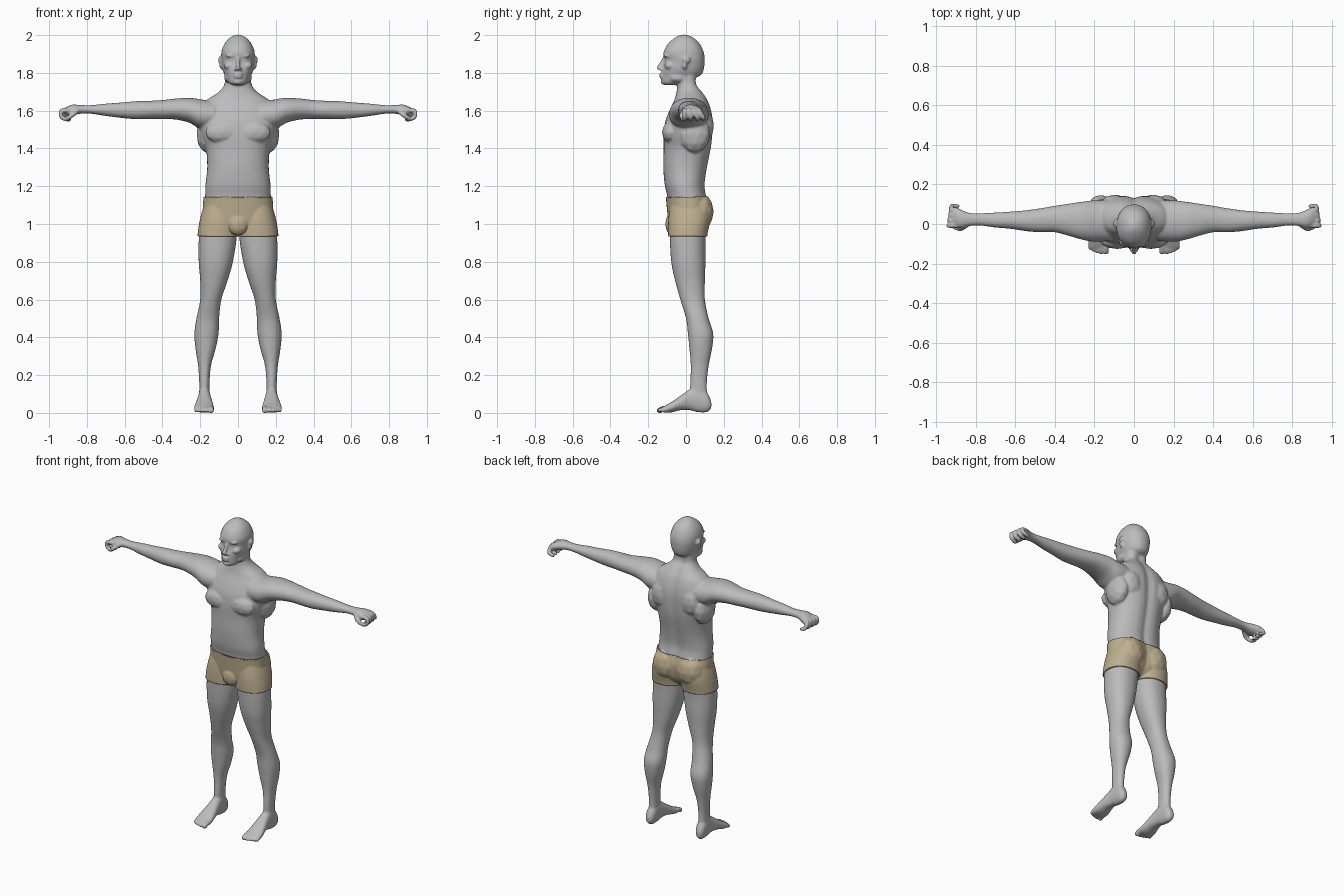
import bpy, bmesh, math
from mathutils import Matrix, Vector

cube = bpy.data.objects.get("Cube")
if cube:
    bpy.data.objects.remove(cube, do_unlink=True)


def material(name, colour):
    mat = bpy.data.materials.new(name)
    mat.use_nodes = True
    mat.diffuse_color = (*colour, 1)
    bsdf = next(n for n in mat.node_tree.nodes if n.type == 'BSDF_PRINCIPLED')
    bsdf.inputs["Base Color"].default_value = (*colour, 1)
    return mat


def catmull(a, b, c, d, t):
    return [0.5 * (2 * q + (r - p) * t + (2 * p - 5 * q + 4 * r - s) * t * t
                   + (3 * q - p - 3 * r + s) * t ** 3) for p, q, r, s in zip(a, b, c, d)]


def smooth_rows(rows, steps=5):
    last = len(rows) - 1
    out = []
    for i in range(last):
        near = [rows[max(0, min(last, i + k))] for k in (-1, 0, 1, 2)]
        out += [catmull(*near, s / steps) for s in range(steps)]
    return out + [list(rows[-1])]


def loft(bm, rows, axis, power=2.2, groove=0.0, sides=40):
    """Skin rounded sections (position, u low, u high, v low, v high) along an axis."""
    rings = []
    for pos, u0, u1, v0, v1 in smooth_rows(rows):
        ring = []
        for k in range(sides):
            ang = 2 * math.pi * k / sides
            c, s = math.cos(ang), math.sin(ang)
            u = (u0 + u1) / 2 + (u1 - u0) / 2 * math.copysign(abs(c) ** (2 / power), c)
            v = (v0 + v1) / 2 + (v1 - v0) / 2 * math.copysign(abs(s) ** (2 / power), s)
            if s > 0:
                v -= groove * math.exp(-(u / 0.03) ** 2)
            co = {'x': (pos, u, v), 'y': (u, pos, v), 'z': (u, v, pos)}[axis]
            ring.append(bm.verts.new(co))
        rings.append(ring)
    for a, b in zip(rings, rings[1:]):
        for k in range(sides):
            n = (k + 1) % sides
            bm.faces.new((a[k], a[n], b[n], b[k]))
    bm.faces.new(rings[0])
    bm.faces.new(rings[-1])


def central(rows):
    return [(z, -half, half, front, back) for z, half, front, back in rows]


def blob(bm, centre, radii):
    m = Matrix.Translation(centre) @ Matrix.Diagonal((*radii, 1))
    bmesh.ops.create_icosphere(bm, subdivisions=2, radius=1, matrix=m)


def chain(bm, points, r0, r1):
    """Rounded finger-like tube made of overlapping balls."""
    path = smooth_rows(points, 6)
    for i, p in enumerate(path):
        r = r0 + (r1 - r0) * i / (len(path) - 1)
        blob(bm, p, (r, r, r))


bm = bmesh.new()

# Leg
loft(bm, [
    (1.12, .03, .165, -.07, .1), (1.03, .01, .192, -.085, .12),
    (.93, .007, .207, -.086, .104), (.8, .027, .208, -.078, .103),
    (.7, .055, .2, -.058, .1), (.6, .088, .2, -.03, .1),
    (.5, .1, .22, 0, .12), (.42, .103, .231, .01, .144),
    (.34, .118, .225, .018, .138), (.25, .143, .211, .025, .12),
    (.15, .151, .205, .022, .11), (.07, .15, .207, .02, .115)], 'z')
blob(bm, (.155, .022, .535), (.035, .025, .045))

# Foot and toes
loft(bm, [
    (.134, .165, .195, .025, .06), (.11, .15, .208, .004, .11),
    (.06, .146, .21, .004, .14), (.02, .143, .212, .014, .125),
    (-.03, .135, .222, .014, .09), (-.08, .127, .232, .002, .056),
    (-.115, .127, .232, .002, .036), (-.125, .135, .225, .006, .026)], 'y')
for x, tip, r in ((.142, -.14, .016), (.168, -.143, .012), (.188, -.138, .011),
                  (.206, -.13, .011), (.222, -.12, .011)):
    chain(bm, [(x, -.1, .024), (x, tip + .02, .022), (x, tip, .013)], r, r)

# Arm
loft(bm, [
    (.12, -.085, .12, 1.5, 1.65), (.2, -.09, .12, 1.505, 1.66),
    (.26, -.08, .113, 1.537, 1.668), (.33, -.06, .103, 1.553, 1.664),
    (.4, -.042, .092, 1.556, 1.656), (.47, -.042, .08, 1.556, 1.652),
    (.54, -.037, .07, 1.555, 1.65), (.62, -.025, .063, 1.562, 1.643),
    (.7, -.018, .058, 1.572, 1.637), (.78, -.008, .054, 1.584, 1.629),
    (.83, -.01, .056, 1.584, 1.63), (.875, -.02, .072, 1.575, 1.632),
    (.905, -.012, .085, 1.57, 1.622), (.918, 0, .08, 1.58, 1.612)], 'x', 2.1)

# Curled fingers and thumb
for i in range(4):
    y = -.008 + .026 * i
    back = y + .007 * i
    reach = .934 - .004 * i
    chain(bm, [(.895, y, 1.602), (reach, y, 1.598), (reach, back, 1.565),
               (reach - .03, back, 1.552)], .014, .011)
chain(bm, [(.855, -.008, 1.598), (.88, -.024, 1.575), (.91, -.016, 1.556)], .016, .011)

# Paired muscles: chest, shoulder, flank, shoulder blade, buttock
for centre, radii in (
        ((.085, -.085, 1.485), (.09, .042, .06)),
        ((.225, .015, 1.6), (.075, .085, .066)),
        ((.165, .045, 1.475), (.055, .085, .1)),
        ((.1, .1, 1.52), (.07, .048, .09)),
        ((.085, .075, 1.065), (.082, .064, .095))):
    blob(bm, centre, radii)

# Paired face parts: brow, eye, cheek, nostril, ear rim, ear lobe, jaw
for centre, radii in (
        ((.036, -.104, 1.89), (.03, .014, .009)),
        ((.033, -.098, 1.866), (.014, .013, .009)),
        ((.048, -.085, 1.838), (.03, .03, .022)),
        ((.013, -.131, 1.818), (.009, .012, .008)),
        ((.094, .002, 1.868), (.012, .022, .02)),
        ((.09, -.008, 1.842), (.01, .014, .022)),
        ((.052, -.04, 1.775), (.022, .05, .025))):
    blob(bm, centre, radii)

# Reflect all paired parts to the other side
copy = bmesh.ops.duplicate(bm, geom=bm.verts[:] + bm.edges[:] + bm.faces[:])["geom"]
for v in copy:
    if isinstance(v, bmesh.types.BMVert):
        v.co.x *= -1

# Torso and neck
loft(bm, central([
    (.95, .08, -.05, .07), (1.0, .165, -.082, .11), (1.08, .178, -.093, .125),
    (1.15, .174, -.1, .11), (1.21, .172, -.113, .103), (1.3, .163, -.12, .116),
    (1.4, .17, -.118, .136), (1.47, .195, -.118, .143), (1.54, .21, -.11, .145),
    (1.6, .195, -.088, .137), (1.655, .165, -.062, .118), (1.7, .1, -.05, .09),
    (1.74, .072, -.045, .062), (1.8, .066, -.045, .062), (1.84, .05, -.04, .05)]),
    'z', 2.3, groove=.014)
blob(bm, (0, -.07, 1.0), (.05, .032, .055))

# Head
loft(bm, central([
    (1.735, .03, -.115, -.05), (1.75, .05, -.128, -.01), (1.785, .069, -.128, .075),
    (1.82, .082, -.124, .094), (1.866, .088, -.113, .099), (1.895, .089, -.12, .097),
    (1.92, .086, -.115, .09), (1.955, .071, -.095, .072), (1.985, .045, -.06, .04),
    (2.002, .014, -.028, .005)]), 'z', 2.15)

# Nose, lips and chin
chain(bm, [(0, -.112, 1.885), (0, -.13, 1.85), (0, -.143, 1.828)], .009, .013)
for z in (1.779, 1.794):
    blob(bm, (0, -.129, z), (.026, .013, .0075))
blob(bm, (0, -.115, 1.753), (.026, .021, .016))

bmesh.ops.recalc_face_normals(bm, faces=bm.faces[:])
mesh = bpy.data.meshes.new("body")
bm.to_mesh(mesh)
bm.free()
body = bpy.data.objects.new("body", mesh)
bpy.context.collection.objects.link(body)

# Fuse the parts into one soft skin
fuse = body.modifiers.new("fuse", 'REMESH')
fuse.mode = 'VOXEL'
fuse.voxel_size = .006
soften = body.modifiers.new("soften", 'SMOOTH')
soften.factor = .5
soften.iterations = 5
graph = bpy.context.evaluated_depsgraph_get()
fused = bpy.data.meshes.new_from_object(body.evaluated_get(graph))
body.modifiers.clear()
body.data = fused
fused.materials.clear()
fused.materials.append(material("grey_skin", (.5, .5, .5)))

# Shorts: a cloth shell lifted from the hips
HEM, WAIST = .935, 1.143
bm = bmesh.new()
bm.from_mesh(fused)
for height in (HEM, WAIST):
    bmesh.ops.bisect_plane(bm, geom=bm.verts[:] + bm.edges[:] + bm.faces[:],
                           plane_co=Vector((0, 0, height)), plane_no=Vector((0, 0, 1)))
outside = [f for f in bm.faces if not HEM < f.calc_center_median().z < WAIST]
bmesh.ops.delete(bm, geom=outside, context='FACES')
cloth = bpy.data.meshes.new("shorts")
bm.to_mesh(cloth)
bm.free()
cloth.materials.clear()
cloth.materials.append(material("tan_cloth", (.52, .43, .28)))
shorts = bpy.data.objects.new("shorts", cloth)
bpy.context.collection.objects.link(shorts)
shell = shorts.modifiers.new("thickness", 'SOLIDIFY')
shell.thickness = .008
shell.offset = 1

for obj in (body, shorts):
    bpy.ops.object.select_all(action='DESELECT')
    obj.select_set(True)
    bpy.context.view_layer.objects.active = obj
    bpy.ops.object.shade_smooth_by_angle(angle=math.radians(50))
